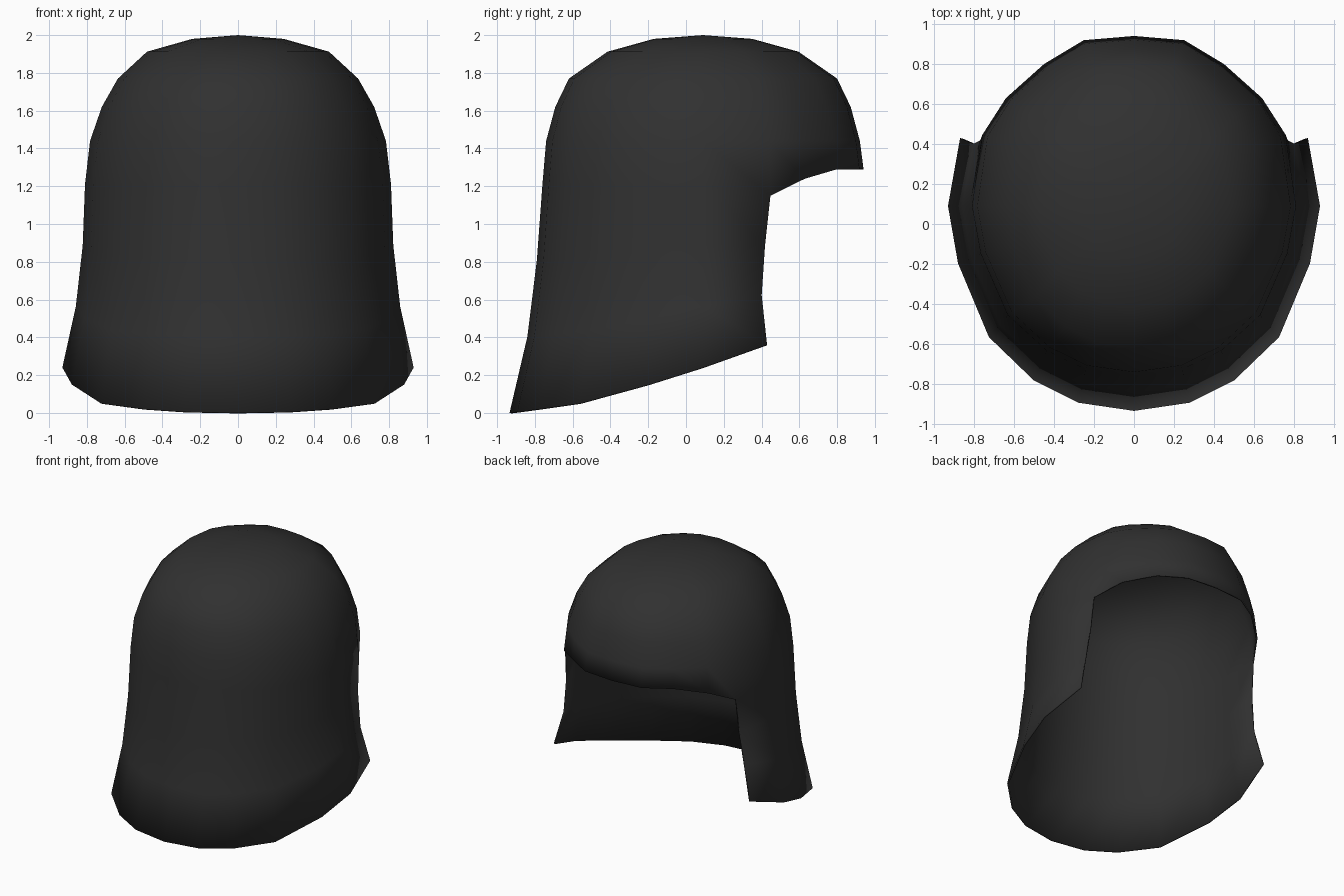
import bpy, bmesh

cube = bpy.data.objects.get("Cube")
if cube:
    bpy.data.objects.remove(cube, do_unlink=True)

charcoal = bpy.data.materials.new("charcoal")
charcoal.use_nodes = True
colour = (0.03, 0.03, 0.03, 1)
charcoal.diffuse_color = colour
charcoal.node_tree.nodes["Principled BSDF"].inputs["Base Color"].default_value = colour

CENTRE_Y, WIDTH, DEPTH = 0.09, 0.81, 0.85

# Half outline from the open side (+y) round to the closed side (-y)
half = [(0, 1), (.31, .975), (.555, .835), (.79, .635), (.935, .42), (1, 0),
        (.946, -.28), (.78, -.64), (.54, -.85), (.3, -.96), (0, -1)]
brow_z = [1.29, 1.29, 1.29, 1.24, 1.15] + [1.21] * 6
hem_z = [.36, .24, .15, .05, .02, .005, 0]      # from the cheek column onward
CHEEK = 4                                      # first column with a side wall

# Mirror the half outline into a full ring of (x, y, half index)
ring = [(x, y, i) for i, (x, y) in enumerate(half)]
ring += [(-x, y, i) for x, y, i in ring[-2:0:-1]]

bm = bmesh.new()


def point(x, y, sx, sy, z):
    return bm.verts.new((x * WIDTH * sx, CENTRE_Y + y * DEPTH * sy, z))


def bridge(low, high):
    """Join two rings, skipping the open columns."""
    for i in range(len(ring)):
        j = (i + 1) % len(ring)
        corners = (low[i], low[j], high[j], high[i])
        if None not in corners:
            bm.faces.new(corners)


# Flared wall: share of height, width scale, depth scale closed / open side
wall = [(0, 1.148, 1.205, .95), (1 / 3, 1.06, 1.094, .87), (2 / 3, 1.015, 1.035, .92)]
rows = []
for t, sx, closed, opened in wall:
    row = []
    for x, y, i in ring:
        if i < CHEEK:
            row.append(None)
            continue
        low = hem_z[i - CHEEK]
        row.append(point(x, y, sx, opened if y > 0 else closed, low + t * (brow_z[i] - low)))
    rows.append(row)

# Brow ring, then the rounded crown
rows.append([point(x, y, 1, 1, brow_z[i]) for x, y, i in ring])
for sx, sy, z in [(.967, .977, 1.44), (.89, .92, 1.62), (.785, .835, 1.77),
                  (.595, .595, 1.912), (.3, .307, 1.98)]:
    rows.append([point(x, y, sx, sy, z) for x, y, i in ring])
for low, high in zip(rows, rows[1:]):
    bridge(low, high)
apex = bm.verts.new((0, CENTRE_Y, 2))
for i, v in enumerate(rows[-1]):
    bm.faces.new((v, rows[-1][(i + 1) % len(ring)], apex))

bmesh.ops.recalc_face_normals(bm, faces=bm.faces)
if max(bm.faces, key=lambda f: f.calc_center_median().z).normal.z < 0:
    bmesh.ops.reverse_faces(bm, faces=bm.faces)
for face in bm.faces:
    face.smooth = True
mesh = bpy.data.meshes.new("hood_shell")
bm.to_mesh(mesh)
bm.free()
mesh.materials.append(charcoal)
hood = bpy.data.objects.new("hood_shell", mesh)
bpy.context.collection.objects.link(hood)

# Thin lining
lining = hood.modifiers.new("lining", "SOLIDIFY")
lining.thickness = 0.012
lining.offset = -1
